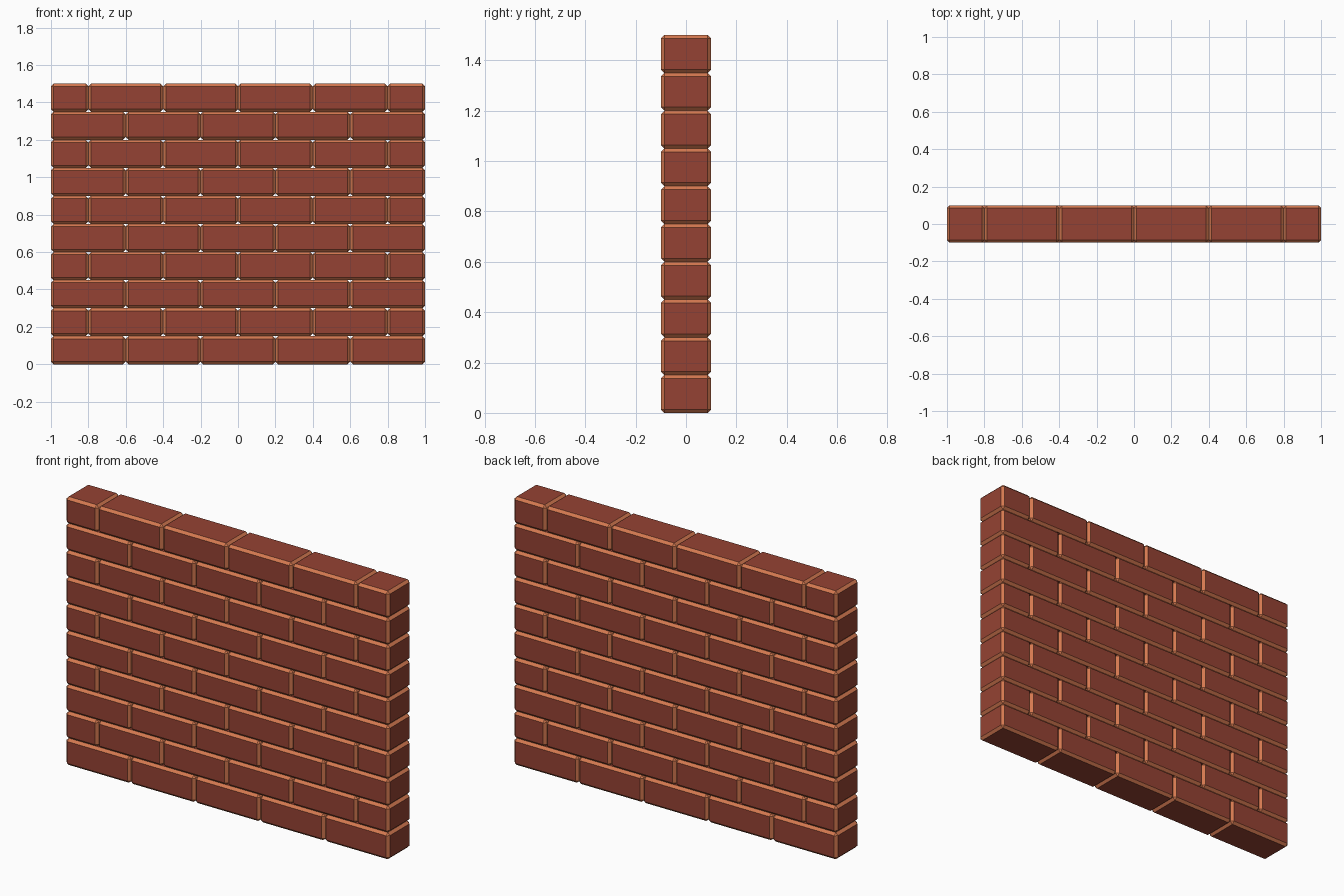
import bpy
import bmesh
from mathutils import Matrix

if "Cube" in bpy.data.objects:
    bpy.data.objects.remove(bpy.data.objects["Cube"])

LENGTH, DEPTH, HEIGHT = 0.4, 0.2, 0.15
CHAMFER = 0.014
COURSES = 10


def make_material(name, color):
    mat = bpy.data.materials.new(name)
    mat.diffuse_color = (*color, 1)
    mat.use_nodes = True
    mat.node_tree.nodes["Principled BSDF"].inputs["Base Color"].default_value = mat.diffuse_color
    return mat


face_mat = make_material("brick_red", (0.30, 0.055, 0.033))
edge_mat = make_material("worn_edge", (0.66, 0.19, 0.08))


# Chamfered brick mesh; slanted faces get the lighter worn-edge colour
def brick_mesh(name, length):
    bm = bmesh.new()
    bmesh.ops.create_cube(bm, size=1, matrix=Matrix.Diagonal((length, DEPTH, HEIGHT, 1)))
    bmesh.ops.bevel(bm, geom=bm.edges[:], offset=CHAMFER, offset_type='OFFSET',
                    segments=1, profile=0.5, affect='EDGES')
    bm.normal_update()
    for f in bm.faces:
        f.material_index = 0 if max(abs(c) for c in f.normal) > 0.99 else 1
    mesh = bpy.data.meshes.new(name)
    bm.to_mesh(mesh)
    bm.free()
    mesh.materials.append(face_mat)
    mesh.materials.append(edge_mat)
    return mesh


full = brick_mesh("full_brick", LENGTH)
half = brick_mesh("half_brick", LENGTH / 2)


def place(name, mesh, x, z):
    ob = bpy.data.objects.new(name, mesh)
    ob.location = (x, 0, z)
    bpy.context.collection.objects.link(ob)


# Running bond: whole courses alternate with courses closed by half bricks
for row in range(COURSES):
    z = (row + 0.5) * HEIGHT
    if row % 2 == 0:
        for i in range(5):
            place(f"brick_{row}_{i}", full, (i - 2) * LENGTH, z)
    else:
        for i in range(4):
            place(f"brick_{row}_{i}", full, (i - 1.5) * LENGTH, z)
        for side, label in ((-1, "left"), (1, "right")):
            place(f"half_brick_{row}_{label}", half, side * 0.9, z)
